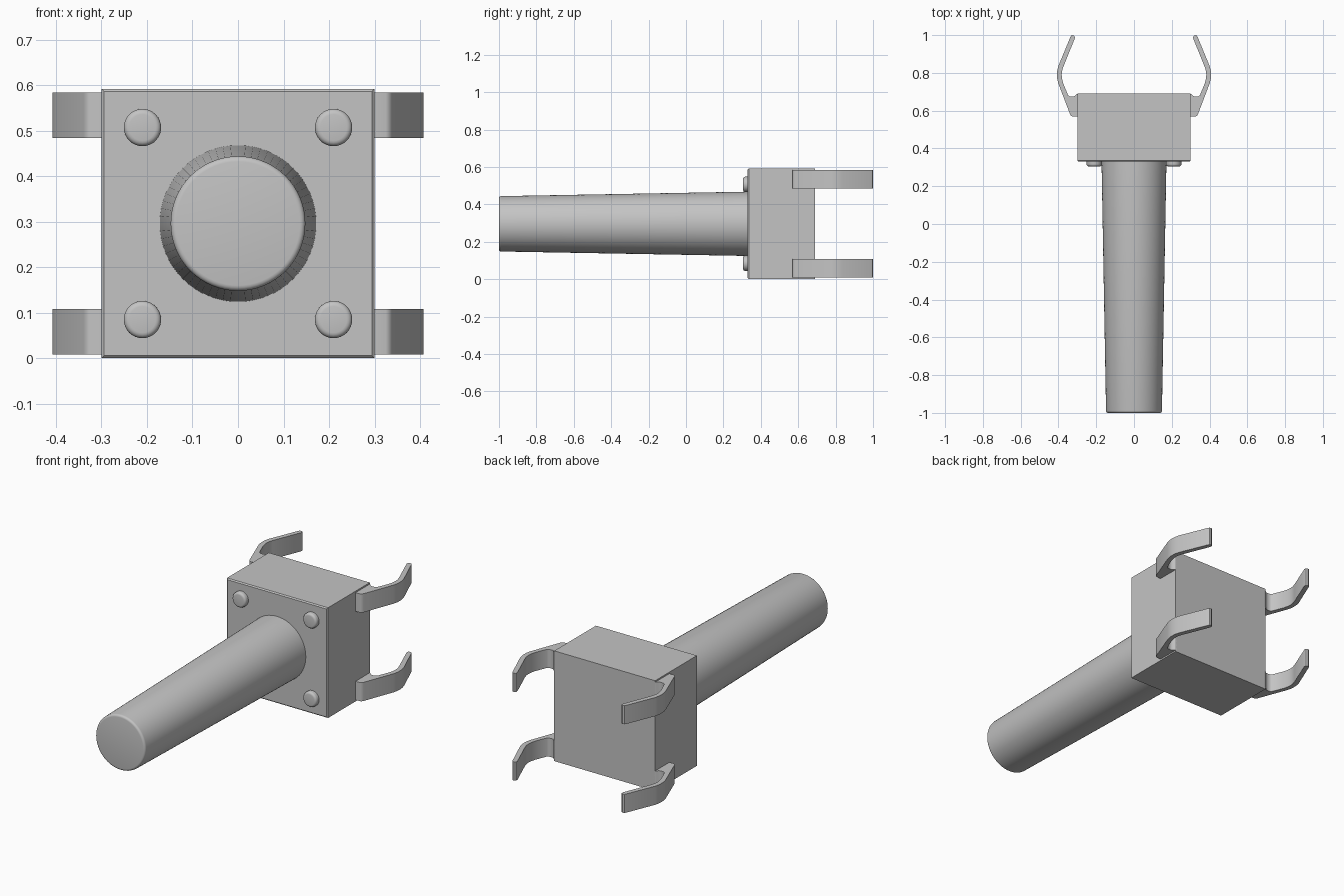
import bpy
import bmesh
import math
from mathutils import Vector

cube = bpy.data.objects.get("Cube")
if cube:
    bpy.data.objects.remove(cube, do_unlink=True)

grey = bpy.data.materials.new("plain grey")
grey.use_nodes = True
colour = (0.55, 0.55, 0.55, 1)
grey.diffuse_color = colour
grey.node_tree.nodes["Principled BSDF"].inputs["Base Color"].default_value = colour

MID_Z = 0.296
FRONT, BACK = 0.33, 0.69


def finish(name, bm, angle=None):
    bmesh.ops.recalc_face_normals(bm, faces=bm.faces)
    mesh = bpy.data.meshes.new(name)
    bm.to_mesh(mesh)
    bm.free()
    obj = bpy.data.objects.new(name, mesh)
    bpy.context.collection.objects.link(obj)
    mesh.materials.append(grey)
    if angle:
        bpy.ops.object.select_all(action="DESELECT")
        obj.select_set(True)
        bpy.context.view_layer.objects.active = obj
        bpy.ops.object.shade_smooth_by_angle(angle=math.radians(angle))
    return obj


def turned(name, x, z, profile, sides):
    """Solid of revolution about the y axis; profile holds (radius, y)."""
    bm = bmesh.new()
    rings = []
    for r, y in profile:
        rings.append([bm.verts.new((x + r * math.cos(math.tau * i / sides), y,
                                    z + r * math.sin(math.tau * i / sides)))
                      for i in range(sides)])
    for a, b in zip(rings, rings[1:]):
        for i in range(sides):
            j = (i + 1) % sides
            bm.faces.new((a[i], a[j], b[j], b[i]))
    bm.faces.new(rings[0])
    bm.faces.new(rings[-1])
    return finish(name, bm, 35)


def rounded_tip(radius, tip, fillet, steps=4):
    """Quarter-round edge running from the flat tip to the side wall."""
    points = []
    for i in range(steps + 1):
        a = math.pi / 2 * i / steps
        points.append((radius - fillet + fillet * math.sin(a),
                       tip + fillet - fillet * math.cos(a)))
    return points


# Housing block with a fine chamfer around its front face
bm = bmesh.new()
bmesh.ops.create_cube(bm, size=1)
for v in bm.verts:
    v.co = Vector((v.co.x * 0.6, (FRONT + BACK) / 2 + v.co.y * (BACK - FRONT),
                   MID_Z + v.co.z * MID_Z * 2))
front_edges = [e for e in bm.edges if all(v.co.y < FRONT + 0.01 for v in e.verts)]
bmesh.ops.bevel(bm, geom=front_edges, offset=0.006, segments=1, affect="EDGES")
finish("housing", bm)

# Long tapered plunger
turned("plunger", 0, MID_Z, rounded_tip(0.148, -1, 0.012) + [(0.172, FRONT + 0.01)], 64)

# Rounded rivets in the front corners
for side, sx in (("left", 1), ("right", -1)):
    for level, sz in (("upper", 1), ("lower", -1)):
        turned(f"{level}_{side}_rivet", sx * 0.21, MID_Z + sz * 0.211,
               rounded_tip(0.041, 0.305, 0.012) + [(0.041, FRONT + 0.01)], 32)

# Bent strip terminals, swept up from one outline
outline = [(0.29, 0.569), (0.325, 0.569), (0.333, 0.572), (0.339, 0.582),
           (0.401, 0.745), (0.407, 0.77), (0.408, 0.79), (0.407, 0.81), (0.401, 0.835),
           (0.337, 0.99), (0.332, 0.998), (0.323, 1.0), (0.314, 0.995), (0.313, 0.983),
           (0.375, 0.83), (0.381, 0.81), (0.383, 0.79), (0.381, 0.77), (0.375, 0.745),
           (0.349, 0.682), (0.341, 0.676), (0.325, 0.675), (0.314, 0.677),
           (0.306, 0.686), (0.299, 0.69), (0.29, 0.69)]
for side, sx in (("left", 1), ("right", -1)):
    for level, z in (("upper", 0.484), ("lower", 0.008)):
        bm = bmesh.new()
        base = bm.faces.new([bm.verts.new((sx * x, y, z)) for x, y in outline])
        new = bmesh.ops.extrude_face_region(bm, geom=[base])["geom"]
        bmesh.ops.translate(bm, vec=(0, 0, 0.1),
                            verts=[g for g in new if isinstance(g, bmesh.types.BMVert)])
        finish(f"{level}_{side}_terminal", bm, 40)
